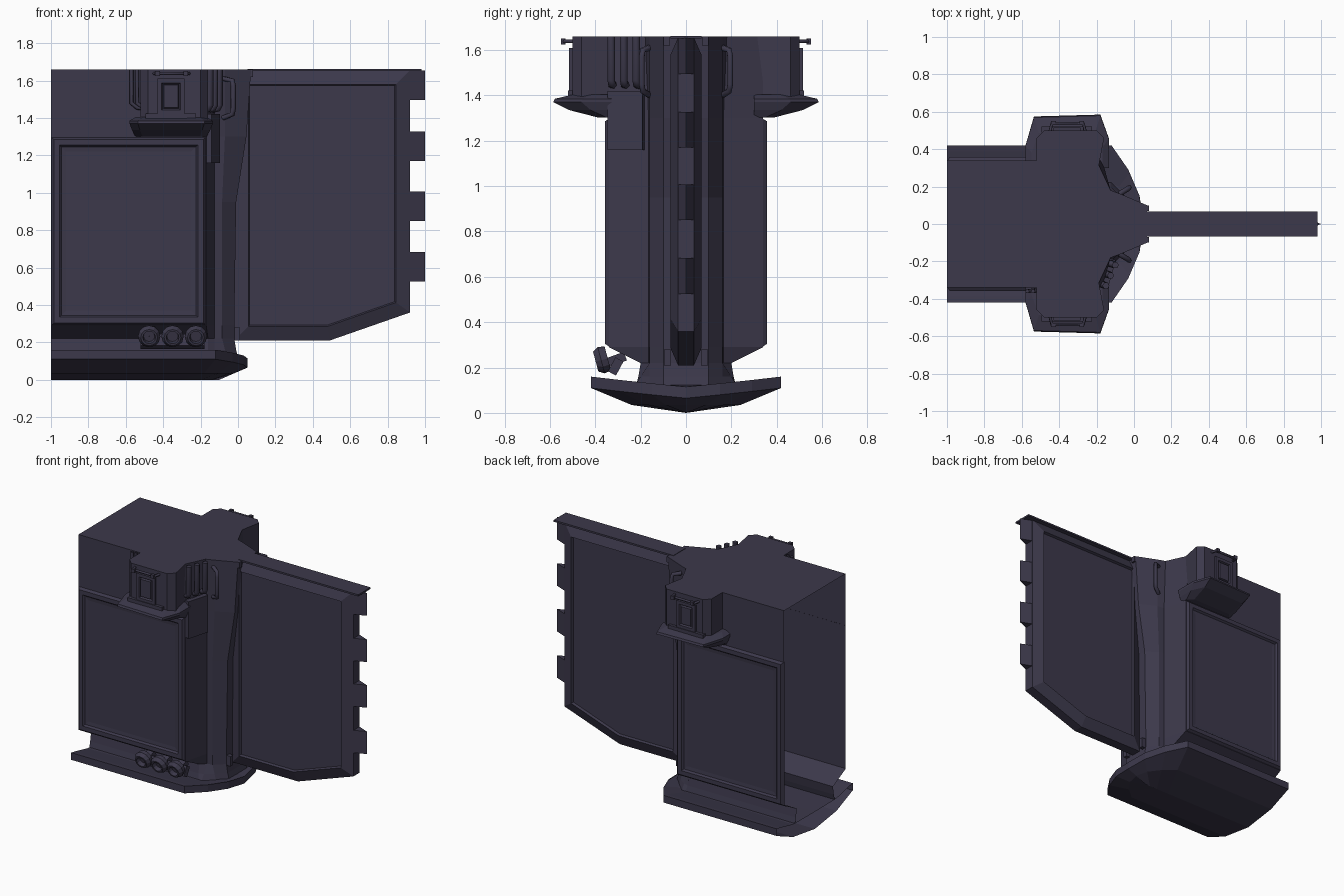
import bpy, bmesh
from math import radians
from mathutils import Vector, Matrix

if "Cube" in bpy.data.objects:
    bpy.data.objects.remove(bpy.data.objects["Cube"])

mat = bpy.data.materials.new("dark_violet_grey")
mat.diffuse_color = (0.045, 0.04, 0.07, 1)
mat.use_nodes = True
mat.node_tree.nodes["Principled BSDF"].inputs["Base Color"].default_value = mat.diffuse_color


def finish(name, bm, mirror=True):
    bmesh.ops.remove_doubles(bm, verts=bm.verts, dist=0.0005)
    bmesh.ops.recalc_face_normals(bm, faces=bm.faces)
    me = bpy.data.meshes.new(name)
    bm.to_mesh(me)
    bm.free()
    ob = bpy.data.objects.new(name, me)
    bpy.context.collection.objects.link(ob)
    me.materials.append(mat)
    if mirror:
        m = ob.modifiers.new("mirror", 'MIRROR')
        m.use_axis = (False, True, False)
    return ob


def loft(name, rings, closed=True, cap0=False, cap1=False, extra=None, mirror=True):
    """Skin a list of equal-length point rings."""
    bm = bmesh.new()
    vs = [[bm.verts.new(p) for p in r] for r in rings]
    n = len(rings[0])
    for a, b in zip(vs, vs[1:]):
        for i in range(n if closed else n - 1):
            j = (i + 1) % n
            bm.faces.new((a[i], a[j], b[j], b[i]))
    if cap0:
        bm.faces.new(vs[0])
    if cap1:
        bm.faces.new(vs[-1] + ([bm.verts.new(extra)] if extra else []))
    return finish(name, bm, mirror)


def box(name, c, s, rot=(0, 'Z'), mirror=True):
    bm = bmesh.new()
    M = Matrix.Translation(c) @ Matrix.Rotation(radians(rot[0]), 4, rot[1]) @ Matrix.Diagonal((*s, 1))
    bmesh.ops.create_cube(bm, size=1, matrix=M)
    return finish(name, bm, mirror)


def pipe(name, pts, r, mirror=True):
    """Six-sided tube along a path."""
    cu = bpy.data.curves.new(name, 'CURVE')
    cu.dimensions, cu.bevel_depth, cu.bevel_resolution, cu.use_fill_caps = '3D', r, 1, True
    sp = cu.splines.new('POLY')
    sp.points.add(len(pts) - 1)
    for p, q in zip(sp.points, pts):
        p.co = (*q, 1)
    ob = bpy.data.objects.new(name, cu)
    bpy.context.collection.objects.link(ob)
    cu.materials.append(mat)
    if mirror:
        m = ob.modifiers.new("mirror", 'MIRROR')
        m.use_axis = (False, True, False)
    return ob


def inset(poly, d):
    """Offset a counter-clockwise 2D polygon inwards."""
    out = []
    for i, p in enumerate(poly):
        a, p, b = Vector(poly[i - 1]), Vector(p), Vector(poly[(i + 1) % len(poly)])
        u, v = (p - a).normalized(), (b - p).normalized()
        n1, n2 = Vector((-u.y, u.x)), Vector((-v.y, v.x))
        out.append(p + (n1 + n2) * (d / (1 + n1.dot(n2))))
    return out


def framed(name, poly, steps):
    """Framed panel in the XZ plane: steps are (inset, y)."""
    return loft(name, [[(p[0], y, p[1]) for p in inset(poly, d)] for d, y in steps], cap1=True)


# dished base, open at the x=-1 cut
outer = [(-1, .42), (-.12, .42), (-.03, .29), (.03, .15), (.05, 0)]
low = [(-1, .24), (-.18, .24), (-.1, .17), (-.04, .09), (-.02, 0)]
top = [(-1, .24), (-.16, .23), (-.08, .2), (-.03, .1), (0, 0)]
edge = [0, 0, .015, .03, .045]
loft("base", [
    [(x, 0, 0) for x in (-1, -.3, -.2, -.14, -.1)],
    [(x, y, .035) for x, y in low],
    [(x, y, .11 - e) for (x, y), e in zip(outer, edge)],
    [(x, y, .16 - e) for (x, y), e in zip(outer, edge)],
    [(x, y * .92, .155 - e) for (x, y), e in zip(outer, edge)],
    [(x, y, .122) for x, y in top],
    [(x, 0, .12) for x in (-1, -.3, -.2, -.14, 0)]], closed=False)

# hollow body and tapering column: (z, side y, corner x, column y, crease x, nose x)
levels = [(.12, .22, -.15, .225, -.06, 0), (.16, .21, -.16, .2, -.07, -.01),
          (.22, .2, -.16, .165, -.085, -.02), (.29, .34, -.17, .165, -.085, -.02),
          (.95, .34, -.17, .165, -.085, -.01), (1.3, .34, -.17, .165, -.07, .045),
          (1.66, .34, -.2, .18, -.07, .07)]
loft("body_and_column", [[(-1, s, z), (cx, s, z), (-.125, c, z), (kx, .16, z), (nx, .1, z), (nx, 0, z)]
     for z, s, cx, c, kx, nx in levels], closed=False, cap1=True, extra=(-1, 0, 1.66))

# recessed side panels
framed("side_panel", [(-1, .29), (-.17, .29), (-.17, 1.3), (-1, 1.3)],
       [(0, .335), (.015, .358), (.045, .358), (.055, .345), (.08, .342)])

# thick fin with bevelled frame
fin = [(-.02, .21), (.49, .21), (.92, .36), (.92, 1.655), (-.02, 1.655)]
framed("fin", fin, [(0, 0), (0, .035), (.075, .068), (.082, .052)])
box("fin_top_cap", (.515, 0, 1.657), (.93, .136, .012), mirror=False)

# wedge teeth on the fin edge
for z0 in (.525, .85, 1.17, 1.495):
    loft("fin_tooth", [[(.915, -.035, z), (1, 0, z), (.915, .035, z)] for z in (z0, z0 + .158)],
         cap0=True, cap1=True, mirror=False)

# shoulder pods
pod = [(-.52, .25), (-.52, .46), (-.48, .5), (-.2, .5), (-.16, .46), (-.2, .25)]
loft("pod", [[(x, y, z) for x, y in pod] for z in (1.36, 1.66)], cap0=True, cap1=True)
rim = [(-.58, .3), (-.58, .42), (-.535, .575), (-.18, .585), (-.135, .46), (-.135, .3)]


def scaled(f, ymax, z):
    return [(-.36 + (x + .36) * f, .3 + (y - .3) * ymax, z) for x, y in rim]


loft("pod_ledge", [scaled(.86, .3, 1.302), scaled(.94, .75, 1.335), scaled(1, 1, 1.37),
                   scaled(1, .98, 1.385), scaled(.85, .68, 1.405)], cap0=True, cap1=True)
framed("pod_window", [(-.43, 1.42), (-.285, 1.42), (-.285, 1.61), (-.43, 1.61)],
       [(0, .495), (0, .515), (.022, .515), (.03, .502), (.035, .515)])
pipe("pod_rail", [(-.45, .49, 1.638), (-.44, .535, 1.638), (-.27, .535, 1.638), (-.26, .49, 1.638)], .009)
for x in (-.43, -.28):
    box("pod_peg", (x, .542, 1.638), (.025, .02, .025))
box("pod_sill", (-.36, .505, 1.41), (.27, .03, .025))

# column grab handles and hinge blocks
pipe("grab_handle", [(-.08, .16, 1.4), (-.03, .19, 1.42), (-.025, .195, 1.45), (-.025, .195, 1.57),
                     (-.03, .19, 1.6), (-.08, .16, 1.61)], .014)
box("hinge_foot", (-.01, .082, .245), (.04, .03, .07))
box("hinge_top", (.065, .085, 1.64), (.03, .03, .04))

# front side conduits and equipment box
for x, y in ((-.15, -.33), (-.125, -.275), (-.1, -.22)):
    pipe("conduit", [(x, y, 1.66), (x, y, 1.47), (x - .01, y + .003, 1.45), (x - .06, y + .02, 1.44)], .019, False)
box("equipment_box", (-.145, -.262, 1.29), (.055, .16, .26), (-16, 'Z'), False)
for x in (-.57, -.54):
    pipe("pod_side_conduit", [(x, -.36, 1.66), (x, -.36, 1.48), (x + .03, -.355, 1.455), (x + .06, -.35, 1.45)],
         .011, False)

# three lamp rings under the front panel, tilted downwards
for x in (-.475, -.35, -.225):
    bm = bmesh.new()
    prof = [(.03, 0), (.055, 0), (.06, .03), (.045, .055), (.034, .055), (.03, .025), (.001, .025)]
    vs = [bm.verts.new((r, 0, h)) for r, h in prof]
    es = [bm.edges.new(e) for e in zip(vs, vs[1:])]
    bmesh.ops.spin(bm, geom=vs + es, cent=(0, 0, 0), axis=(0, 0, 1), angle=radians(360), steps=12)
    bmesh.ops.transform(bm, verts=bm.verts,
                        matrix=Matrix.Translation((x, -.345, .24)) @ Matrix.Rotation(radians(105), 4, 'X'))
    finish("lamp_ring", bm, False)
    box("lamp_stem", (x, -.31, .235), (.05, .09, .04), (20, 'X'), False)
box("lamp_bracket", (-.35, -.31, .205), (.34, .04, .07), (-28, 'X'), False)
